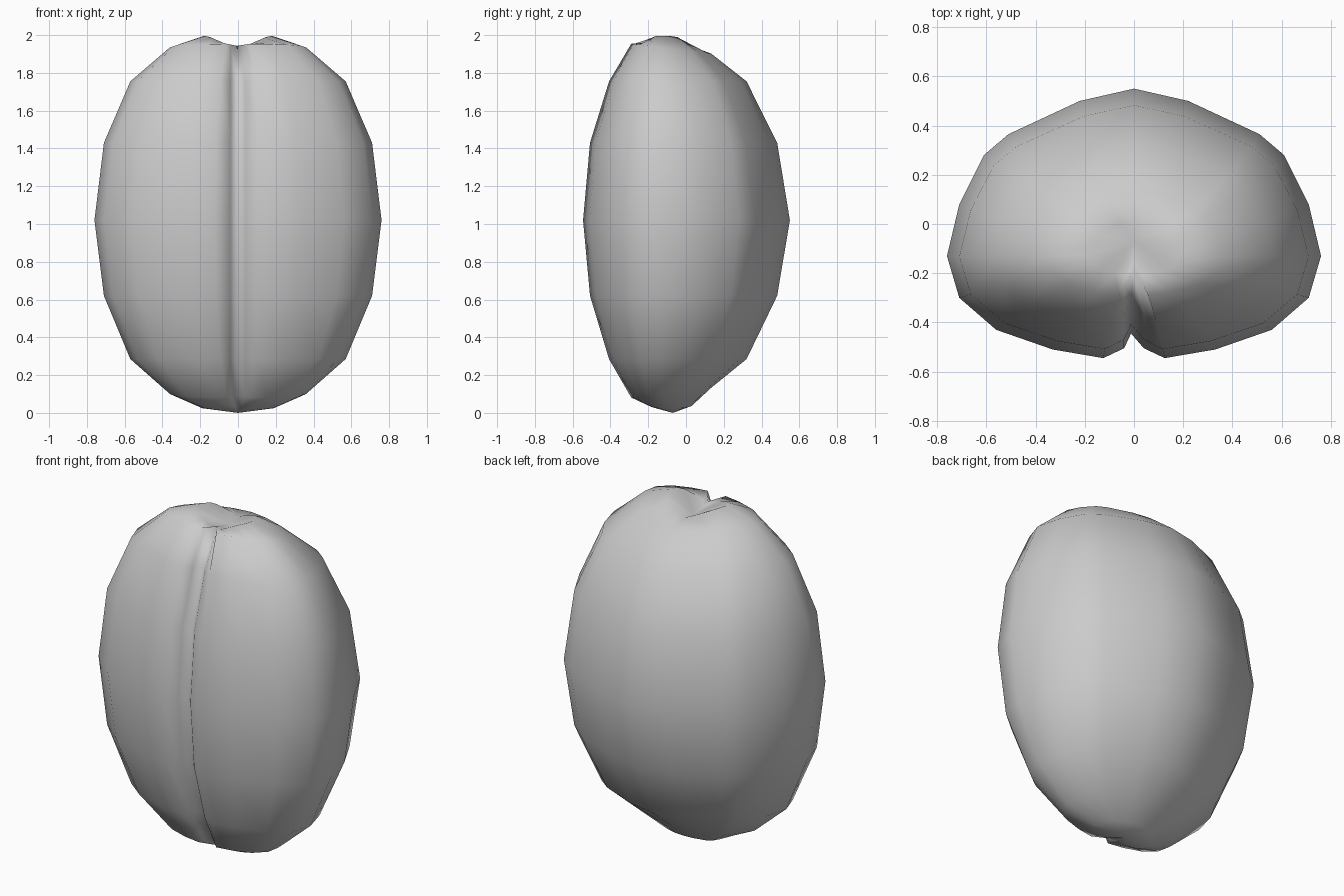
import bpy, bmesh

if "Cube" in bpy.data.objects:
    bpy.data.objects.remove(bpy.data.objects["Cube"])

# Right half of the bean cross-section at mid height, back centre to front crest
HALF = [(0.22, 0.50), (0.51, 0.365), (0.61, 0.28), (0.71, 0.08), (0.76, -0.13),
        (0.71, -0.30), (0.56, -0.43), (0.33, -0.51), (0.125, -0.545)]
# Rings: z, x scale, y scale, y centre, groove depth, end dip, tilt towards the back
RINGS = [(0.025, 0.25, 0.20, -0.08, 0.03, -0.012, 0.0),
         (0.10, 0.474, 0.385, -0.08, 0.07, 0.0, -0.12),
         (0.285, 0.75, 0.665, -0.045, 0.09, 0.0, 0.0),
         (0.62, 0.934, 0.905, -0.015, 0.095, 0.0, 0.0),
         (1.02, 1.0, 1.0, 0.0, 0.10, 0.0, 0.0),
         (1.43, 0.934, 0.905, -0.015, 0.10, 0.0, 0.0),
         (1.755, 0.75, 0.665, -0.045, 0.095, 0.0, 0.0),
         (1.935, 0.474, 0.385, -0.08, 0.09, 0.0, 0.12),
         (1.995, 0.24, 0.20, -0.10, 0.05, 0.07, 0.0)]


def ring_points(z, sx, sy, cy, groove, dip, tilt):
    right = [(x * sx, y * sy + cy) for x, y in HALF]
    front = -0.545 * sy + cy
    lip = min(0.04, 0.08 * sx)
    right.append((lip, front + groove * 0.4))
    pts = [(0, 0.55 * sy + cy)] + right
    pts.append((-0.012 * sx, front + groove))
    pts += [(-x, y) for x, y in reversed(right)]
    return [(x, y, z - dip * max(0, 1 - abs(x) / 0.16) - tilt * (y + 0.13)) for x, y in pts]


# Bean body with the long front groove
bm = bmesh.new()
rings = [[bm.verts.new(p) for p in ring_points(*r)] for r in RINGS]
n = len(rings[0])
for lo, hi in zip(rings, rings[1:]):
    for i in range(n):
        j = (i + 1) % n
        bm.faces.new((lo[i], lo[j], hi[j], hi[i]))

# Closed ends
for ring, tip in ((rings[0], (0, -0.07, 0.0)), (rings[-1], (0, -0.07, 1.91))):
    pole = bm.verts.new(tip)
    for i in range(n):
        bm.faces.new((ring[i], ring[(i + 1) % n], pole))
bmesh.ops.recalc_face_normals(bm, faces=bm.faces[:])
for f in bm.faces:
    f.smooth = True

mesh = bpy.data.meshes.new("coffee_bean")
bm.to_mesh(mesh)
bm.free()
bean = bpy.data.objects.new("coffee_bean", mesh)
bpy.context.collection.objects.link(bean)
